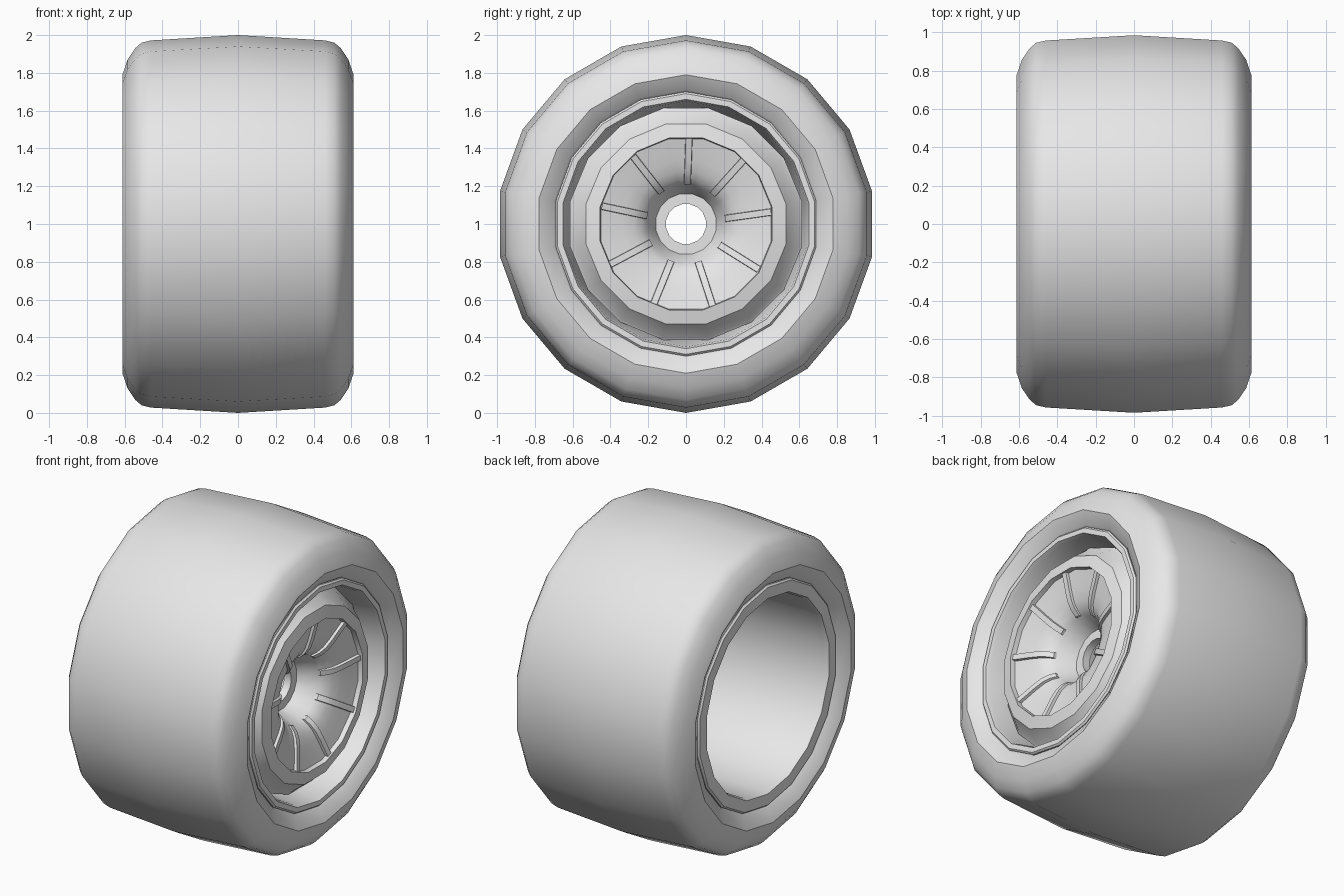
import bpy, bmesh, math

cube = bpy.data.objects.get("Cube")
if cube:
    bpy.data.objects.remove(cube, do_unlink=True)

CENTRE = 1.0  # axle height

grey = bpy.data.materials.new("plain_grey")
grey.use_nodes = True
grey.diffuse_color = (0.8, 0.8, 0.8, 1)
grey.node_tree.nodes["Principled BSDF"].inputs["Base Color"].default_value = (0.8, 0.8, 0.8, 1)


def finish(name, bm, angle=35):
    bmesh.ops.recalc_face_normals(bm, faces=bm.faces)
    mesh = bpy.data.meshes.new(name)
    bm.to_mesh(mesh)
    bm.free()
    obj = bpy.data.objects.new(name, mesh)
    obj.location.z = CENTRE
    mesh.materials.append(grey)
    bpy.context.collection.objects.link(obj)
    bpy.ops.object.select_all(action='DESELECT')
    obj.select_set(True)
    bpy.context.view_layer.objects.active = obj
    bpy.ops.object.shade_smooth_by_angle(angle=math.radians(angle))
    return obj


def lathe(name, profile, sides, turn=0.0):
    """Spin a closed (x, radius) profile around the x axis."""
    bm = bmesh.new()
    rings = []
    for i in range(sides):
        a = 2 * math.pi * i / sides + turn
        rings.append([bm.verts.new((x, r * math.sin(a), r * math.cos(a))) for x, r in profile])
    n = len(profile)
    for i in range(sides):
        p, q = rings[i], rings[(i + 1) % sides]
        for j in range(n):
            k = (j + 1) % n
            bm.faces.new((p[j], p[k], q[k], q[j]))
    return finish(name, bm)


def mirrored(half):
    return half + [(-x, r) for x, r in reversed(half) if x > 0]


# Tyre: crowned tread, rounded shoulders, sidewalls dipping in to the bead
tyre_half = [(0, 1.0), (0.46, 0.972), (0.51, 0.96), (0.545, 0.93), (0.585, 0.87),
             (0.612, 0.79), (0.57, 0.71), (0.55, 0.695), (0.5, 0.68)]
lathe("tyre", mirrored(tyre_half), 18)

# Rim barrel: a lip at each end and an open tube
barrel = [(0.5, 0.69), (0.565, 0.70), (0.575, 0.69), (0.575, 0.66), (0.55, 0.65),
          (0.44, 0.635), (0.3, 0.61), (-0.55, 0.61), (-0.575, 0.62),
          (-0.575, 0.69), (-0.565, 0.70), (-0.5, 0.69)]
lathe("rim_barrel", barrel, 18)

# Wheel disc: raised ring, dished centre and hub with a through hole
dish = [(0.525, 0.46), (0.51, 0.40), (0.495, 0.34), (0.475, 0.28), (0.45, 0.24), (0.415, 0.209)]
front = [(0.44, 0.625), (0.45, 0.61), (0.54, 0.54), (0.555, 0.464)]
hub = [(0.3, 0.163), (0.3, 0.107), (0.25, 0.107), (0.25, 0.2)]
back = [(x - 0.05, r + 0.01) for x, r in reversed(dish)] + [(0.46, 0.53), (0.38, 0.6)]
lathe("wheel_disc", front + dish + hub + back, 16, math.pi / 16)

# Spoke ribs: nine narrow raised strips following the dish
RIBS, HALF, HEIGHT = 9, 0.021, 0.02
bm = bmesh.new()
for i in range(RIBS):
    a = 2 * math.pi * i / RIBS + math.radians(2)
    s, c = math.sin(a), math.cos(a)
    rows = []
    for x, r in dish:
        r = min(r, 0.455)
        row = []
        for side, up in ((-HALF, -0.02), (-HALF * 0.8, HEIGHT), (HALF * 0.8, HEIGHT), (HALF, -0.02)):
            row.append(bm.verts.new((x + up, r * s + side * c, r * c - side * s)))
        rows.append(row)
    for p, q in zip(rows, rows[1:]):
        for j in range(4):
            k = (j + 1) % 4
            bm.faces.new((p[j], p[k], q[k], q[j]))
    bm.faces.new(rows[0])
    bm.faces.new(rows[-1])
finish("spoke_ribs", bm)
